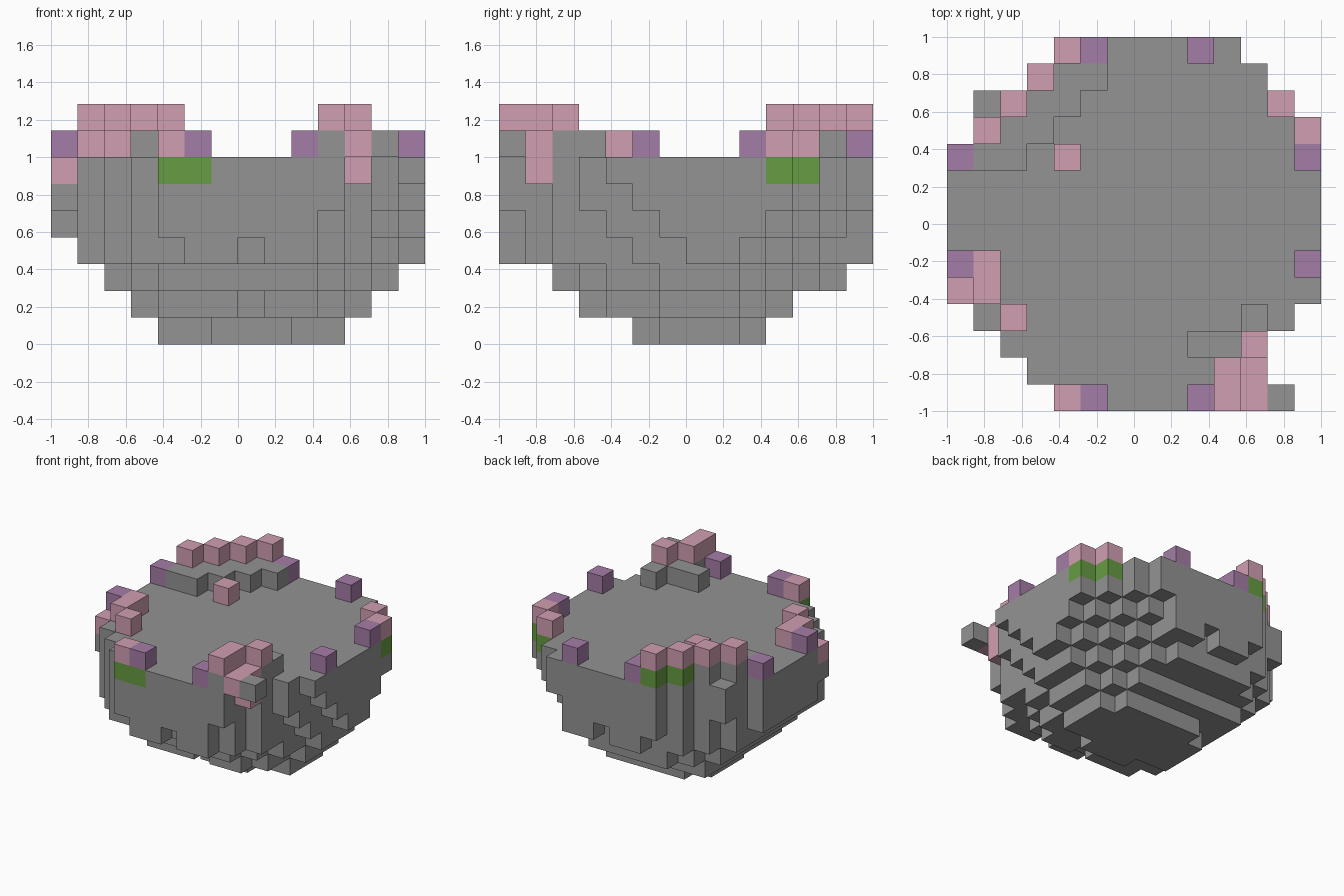
import bpy, bmesh
from mathutils import Vector

cube = bpy.data.objects.get("Cube")
if cube:
    bpy.data.objects.remove(cube)

N = 14                # blocks across
S = 2 / N             # block size
MID = 7               # centre block


def material(name, rgb):
    m = bpy.data.materials.new(name)
    m.use_nodes = True
    col = (*rgb, 1)
    m.diffuse_color = col
    bsdf = m.node_tree.nodes["Principled BSDF"]
    bsdf.inputs["Base Color"].default_value = col
    bsdf.inputs["Roughness"].default_value = 0.9
    return m


mats = {
    "stone": material("stone grey", (0.293, 0.293, 0.293)),
    "pink": material("petal pink", (0.64, 0.345, 0.445)),
    "purple": material("petal purple", (0.375, 0.205, 0.385)),
    "green": material("leaf green", (0.135, 0.335, 0.055)),
}


# Narrow layers under the bowl
def in_base(i, j, k):
    di, dj = abs(i - MID), abs(j - MID)
    if k == 0 and j == 5:
        return di <= 1
    if k == 1 and (j > 10 or (i, j) == (7, 3)):
        return False
    if di > 3 + k or dj > (2, 4, 5)[k] or di + dj > (4, 7, 8)[k]:
        return False
    lean = 4 + k if i == 10 + k else 5 + k
    return i - j <= lean and i + j <= 18 + k


# Bowl sides: an octagon with stepped corners
def in_bowl(i, j, k):
    if (i, j) == (10, 0):                      # corner post
        return k >= 5
    if (i, j) == (1, 11):                      # rear side post
        return k >= 5
    if abs(i - MID) + abs(j - MID) > 10 or abs(i - j) > 9:
        return False
    if i >= 10 and i + j > min(23, 18 + k):    # stepped rear corner
        return False
    if i >= 12 and i - j > k + 16 - i:         # stepped front corner
        return False
    if i == 0 and (k == 3 or (k == 4 and j < 5)):
        return False
    if k == 3 and j in (0, 13):                # notched lower rim
        return i in (5, 6, 8, 9)
    return True


blocks = {}
for k in range(7):
    inside = in_base if k < 3 else in_bowl
    for j in range(N):
        for i in range(N):
            if inside(i, j, k):
                blocks[i, j, k] = "stone"


def put(kind, layer, *cells):
    for i, j in cells:
        blocks[i, j, layer] = kind


# Raised ledges on the rim
for n in range(4):
    put("stone", 7, (n + 1, n + 9), (n + 2, n + 9))
put("stone", 7, (9, 2), (10, 2), (11, 2), (11, 3), (10, 0), (10, 1), (12, 0))
put("stone", 7, (1, 10), (2, 11))

# Leaves below some flowers
put("green", 6, (4, 0), (5, 0), (13, 10), (12, 11))
put("green", 7, (3, 12), (4, 13))

# Pink flowers
put("pink", 8, (1, 10), (2, 11), (3, 12), (4, 13), (10, 0), (10, 1), (11, 2))
put("pink", 7, (4, 0), (2, 3), (1, 4), (1, 5), (4, 9), (13, 10), (12, 11),
    (11, 0), (11, 1))
put("pink", 6, (0, 4), (11, 1))

# Purple flowers
put("purple", 7, (5, 0), (9, 0), (0, 5), (13, 5), (0, 9), (13, 9), (5, 13), (9, 13))


# Outer faces of all blocks of one kind
def build(name, kind):
    bm = bmesh.new()
    for cell, what in blocks.items():
        if what != kind:
            continue
        c = Vector(cell) + Vector((0.5 - MID, 0.5 - MID, 0.5))
        for axis in range(3):
            for side in (-1, 1):
                step = [0, 0, 0]
                step[axis] = side
                if tuple(a + b for a, b in zip(cell, step)) in blocks:
                    continue
                n = Vector(step)
                u = Vector((n.y, n.z, n.x))
                v = n.cross(u)
                corners = (-u - v, u - v, u + v, v - u)
                bm.faces.new([bm.verts.new((c + (n + q) / 2) * S) for q in corners])
    bmesh.ops.remove_doubles(bm, verts=bm.verts, dist=S / 100)
    mesh = bpy.data.meshes.new(name)
    bm.to_mesh(mesh)
    bm.free()
    mesh.materials.append(mats[kind])
    bpy.context.collection.objects.link(bpy.data.objects.new(name, mesh))


build("stone_island", "stone")
build("pink_flowers", "pink")
build("purple_flowers", "purple")
build("leaves", "green")
